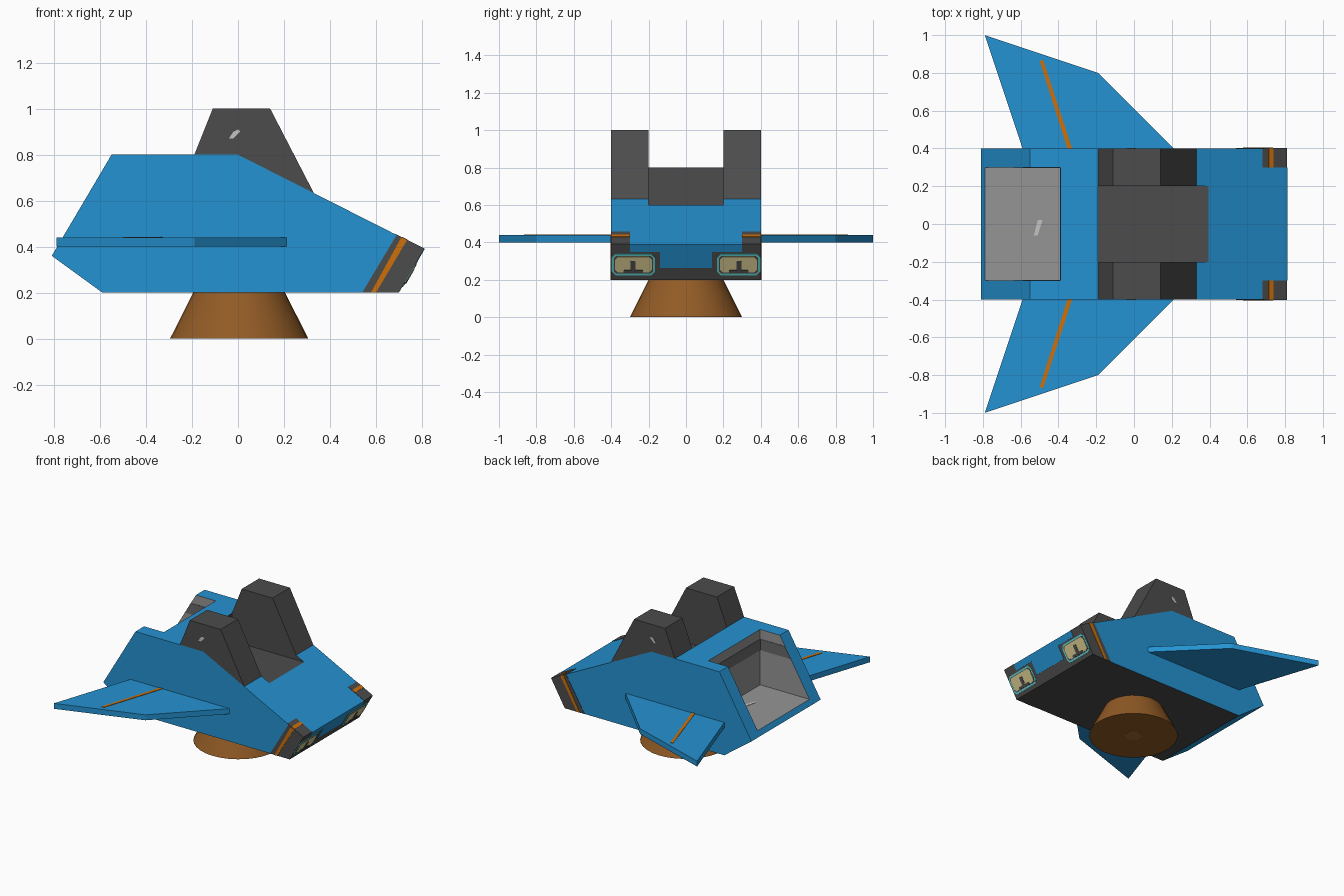
import bpy, bmesh, math
from mathutils import Vector

if "Cube" in bpy.data.objects:
    bpy.data.objects.remove(bpy.data.objects["Cube"])


def material(name, rgb):
    m = bpy.data.materials.new(name)
    m.diffuse_color = (*rgb, 1)
    m.use_nodes = True
    m.node_tree.nodes["Principled BSDF"].inputs["Base Color"].default_value = m.diffuse_color
    return m


BLUE = material("hull blue", (0.018, 0.29, 0.645))
DARK = material("charcoal", (0.072, 0.072, 0.072))
GREY = material("bay grey", (0.30, 0.30, 0.30))
BAND = material("band grey", (0.14, 0.14, 0.14))
ORANGE = material("stripe orange", (0.61, 0.16, 0.003))
BROWN = material("stand brown", (0.287, 0.105, 0.019))
TEAL = material("lamp teal", (0.12, 0.62, 0.62))
BEIGE = material("lamp beige", (0.66, 0.58, 0.27))
LIGHT = material("light grey", (0.55, 0.55, 0.55))
TAN = material("socket brown", (0.38, 0.15, 0.03))


def solid(name, pts, push, mat):
    """Outline in 3D, extruded along the vector push."""
    bm = bmesh.new()
    face = bm.faces.new([bm.verts.new(p) for p in pts])
    ext = bmesh.ops.extrude_face_region(bm, geom=[face], use_keep_orig=True)
    moved = [v for v in ext["geom"] if isinstance(v, bmesh.types.BMVert)]
    bmesh.ops.translate(bm, verts=moved, vec=Vector(push))
    bmesh.ops.recalc_face_normals(bm, faces=bm.faces[:])
    me = bpy.data.meshes.new(name)
    bm.to_mesh(me)
    bm.free()
    me.materials.append(mat)
    ob = bpy.data.objects.new(name, me)
    bpy.context.collection.objects.link(ob)
    return ob


def slab(name, profile, y0, y1, mat):
    """Side profile (x, z) running from y0 to y1."""
    return solid(name, [(x, y0, z) for x, z in profile], (0, y1 - y0, 0), mat)


def rect(a0, a1, b0, b1):
    return [(a0, b0), (a1, b0), (a1, b1), (a0, b1)]


def carve(target, cutter):
    mod = target.modifiers.new("carve", "BOOLEAN")
    mod.object = cutter
    mod.operation = "DIFFERENCE"
    mod.solver = "EXACT"
    bpy.context.view_layer.objects.active = target
    bpy.ops.object.modifier_apply(modifier=mod.name)
    bpy.data.objects.remove(cutter)


# Hull with a rear bay and a front slot carved out
hull = slab("hull", [(-0.81, 0.36), (-0.59, 0.2), (0.70, 0.2), (0.81, 0.39),
                     (0, 0.8), (-0.55, 0.8)], -0.4, 0.4, BLUE)
carve(hull, slab("bay_cutter", rect(-1, -0.39, 0.395, 1.2), -0.3, 0.3, GREY))
carve(hull, slab("slot_cutter", rect(-0.19, 0.7, 0.6, 1.2), -0.2, 0.2, DARK))
hull.data.materials.clear()
for m in (BLUE, DARK, GREY):
    hull.data.materials.append(m)
for p in hull.data.polygons:
    n, c = p.normal, p.center
    carved = ((abs(n.y) > 0.9 and abs(c.y) < 0.39) or abs(n.x) > 0.99
              or (n.z > 0.99 and c.z < 0.79))
    nose_or_belly = n.z < -0.99 or (n.x > 0.5 and n.z < -0.1)
    p.material_index = 0
    if carved:
        p.material_index = 2 if c.x < -0.3 else 1
    elif nose_or_belly:
        p.material_index = 1

# Placement helpers on the sloping nose faces
TOP_N = Vector((0.41, 0, 0.81)).normalized()
NOSE_N = Vector((0.19, 0, -0.11)).normalized()


def on_top(x, y):
    return (x, y, 0.8 - x * 0.41 / 0.81)


def on_nose(y, z):
    return (0.70 + (z - 0.2) * 0.11 / 0.19, y, z)


def nose_plate(name, outline, thick, mat):
    return solid(name, [on_nose(y, z) for y, z in outline], NOSE_N * thick, mat)


for s, side in ((-1, "right"), (1, "left")):
    # Upright pillars
    slab(side + "_pillar", [(-0.19, 0.8), (-0.11, 1.0), (0.14, 1.0),
                            (0.33, 0.8 - 0.33 * 0.41 / 0.81), (0, 0.8)],
         s * 0.2, s * 0.4, DARK)
    slab(side + "_pillar_mark", [(-0.04, 0.87), (-0.02, 0.87), (0.01, 0.9),
                                 (0, 0.91), (-0.02, 0.9)],
         s * 0.4, s * 0.402, LIGHT)

    # Wings with a painted stripe
    solid(side + "_wing", [(x, s * y, 0.40) for x, y in
          ((-0.59, 0.4), (-0.79, 1.0), (-0.19, 0.8), (0.21, 0.4))],
          (0, 0, 0.04), BLUE)
    solid(side + "_wing_stripe", [(x, s * y, 0.44) for x, y in
          ((-0.353, 0.4), (-0.50, 0.865), (-0.48, 0.865), (-0.328, 0.4))],
          (0, 0, 0.003), ORANGE)

    # Painted nose corners: side and top plates, each with an orange stripe
    slab(side + "_nose_side", [(0.54, 0.2), (0.70, 0.2), (0.81, 0.39), (0.69, 0.451)],
         s * 0.4, s * 0.402, DARK)
    slab(side + "_nose_side_stripe", [(0.578, 0.2), (0.60, 0.2), (0.735, 0.428), (0.71, 0.44)],
         s * 0.4, s * 0.404, ORANGE)
    for name, x0, x1, t, m in (("nose_top", 0.68, 0.81, 0.002, DARK),
                               ("nose_top_stripe", 0.712, 0.736, 0.004, ORANGE)):
        solid(side + "_" + name, [on_top(x, s * y) for x, y in rect(x0, x1, 0.3, 0.4)],
              TOP_N * t, m)

    # Headlamps: chamfered frame, lens and dark upright mark
    for name, (y0, y1, z0, z1), c, t, m in (
            ("lamp_frame", (0.165, 0.397, 0.225, 0.34), 0.02, 0.003, TEAL),
            ("lamp_inner", (0.177, 0.385, 0.236, 0.33), 0.012, 0.004, DARK),
            ("lamp_lens", (0.183, 0.38, 0.241, 0.326), 0.015, 0.006, BEIGE),
            ("lamp_mark_base", (0.23, 0.335, 0.241, 0.255), 0.004, 0.008, DARK),
            ("lamp_mark_stem", (0.27, 0.297, 0.255, 0.305), 0.004, 0.008, DARK)):
        outline = [(y0 + c, z0), (y1 - c, z0), (y1, z0 + c), (y1, z1 - c),
                   (y1 - c, z1), (y0 + c, z1), (y0, z1 - c), (y0, z0 + c)]
        nose_plate(side + "_" + name, [(s * y, z) for y, z in outline], t, m)

    # Darker band on the bay side walls
    slab(side + "_bay_band", [(-0.39, 0.65), (-0.638, 0.65), (-0.591, 0.73), (-0.39, 0.73)],
         s * 0.3, s * 0.297, BAND)

# Band on the bay front wall and a small mark on the bay floor
solid("front_bay_band", [(-0.39, y, z) for y, z in rect(-0.3, 0.3, 0.65, 0.73)],
      (-0.003, 0, 0), BAND)
solid("bay_floor_mark", [(x, y, 0.395) for x, y in
      ((-0.53, -0.06), (-0.51, -0.06), (-0.485, 0.02), (-0.51, 0.02))],
      (0, 0, 0.002), LIGHT)

# Blue paint on the nose
nose_plate("nose_upper_paint", rect(-0.3, 0.3, 0.35, 0.39), 0.002, BLUE)
nose_plate("nose_middle_paint", rect(-0.14, 0.14, 0.265, 0.35), 0.002, BLUE)

# Round stand, with a small six-sided socket underneath
bpy.ops.mesh.primitive_cone_add(vertices=32, radius1=0.3, radius2=0.2,
                                depth=0.199, location=(0.005, 0, 0.1005))
stand = bpy.context.object
stand.name = "stand"
stand.data.materials.append(BROWN)
bpy.ops.object.shade_smooth_by_angle(angle=math.radians(30))
bpy.ops.mesh.primitive_cylinder_add(vertices=6, radius=0.065, depth=0.002,
                                    location=(0.005, 0, 0.001))
socket = bpy.context.object
socket.name = "stand_socket"
socket.data.materials.append(TAN)
